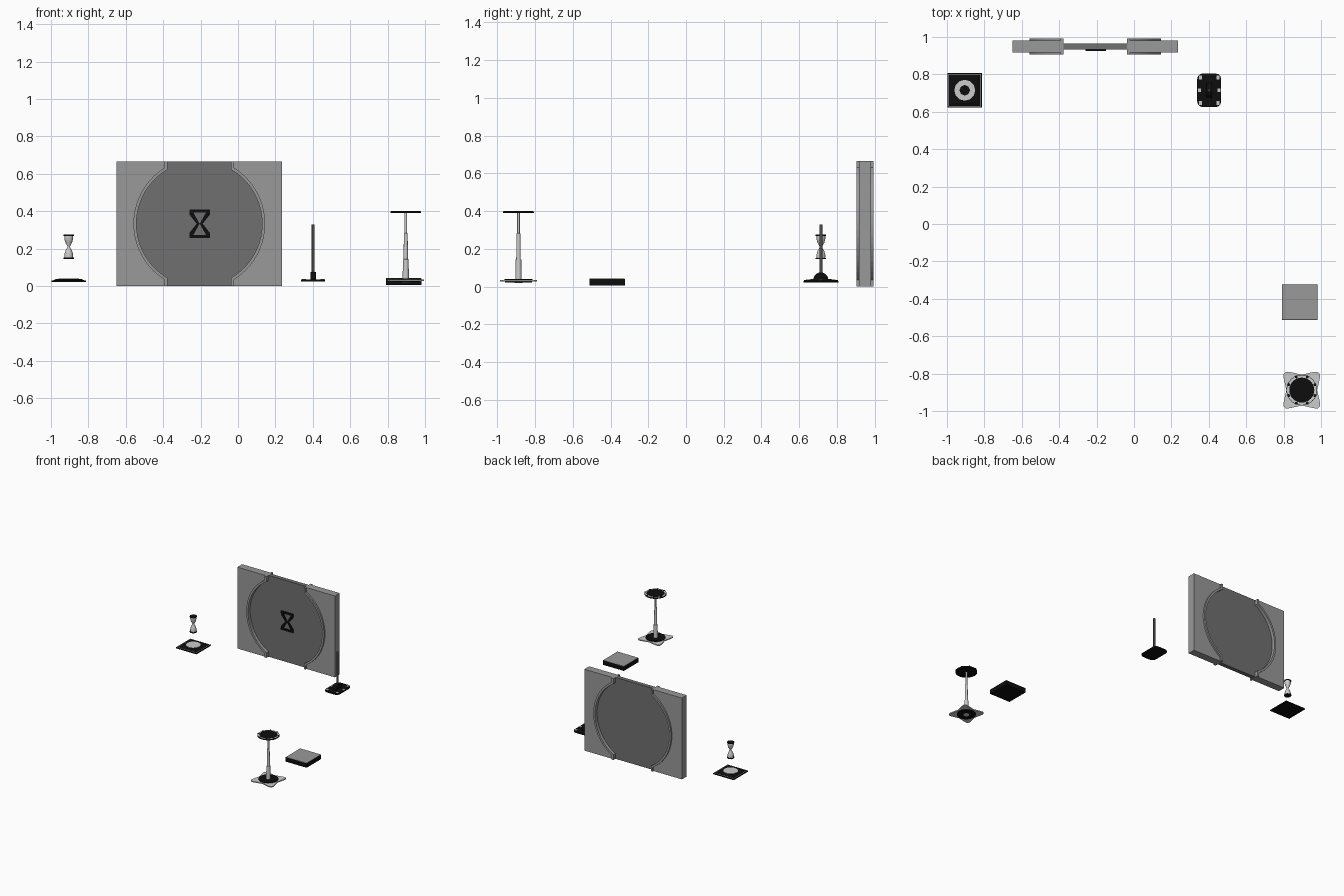
import bpy, bmesh, math
from mathutils import Vector

if "Cube" in bpy.data.objects:
    bpy.data.objects.remove(bpy.data.objects["Cube"])


def material(name, v):
    m = bpy.data.materials.new(name)
    m.diffuse_color = (v, v, v, 1)
    m.use_nodes = True
    m.node_tree.nodes["Principled BSDF"].inputs["Base Color"].default_value = m.diffuse_color
    return m


BLACK = material("black", 0.004)
WHITE = material("off white", 0.60)
GREY = material("light grey", 0.32)
DARK = material("mid grey", 0.16)
STEEL = material("dark steel", 0.08)


def finish(name, bm, mat, smooth=False):
    bmesh.ops.recalc_face_normals(bm, faces=bm.faces)
    me = bpy.data.meshes.new(name)
    bm.to_mesh(me)
    bm.free()
    me.materials.append(mat)
    ob = bpy.data.objects.new(name, me)
    bpy.context.collection.objects.link(ob)
    if smooth:
        bpy.ops.object.select_all(action='DESELECT')
        ob.select_set(True)
        bpy.context.view_layer.objects.active = ob
        bpy.ops.object.shade_smooth_by_angle(angle=math.radians(40))
    return ob


def prism(name, pts, start, depth, mat):
    """Extrude a closed outline of 3D points along a depth vector."""
    bm = bmesh.new()
    f = bm.faces.new([bm.verts.new(Vector(p) + Vector(start)) for p in pts])
    ext = bmesh.ops.extrude_face_region(bm, geom=[f])["geom"]
    bmesh.ops.translate(bm, vec=depth, verts=[v for v in ext if isinstance(v, bmesh.types.BMVert)])
    return finish(name, bm, mat)


def upright(name, pts, y0, y1, mat, cx, cz):
    return prism(name, [(x, 0, z) for x, z in pts], (cx, y0, cz), (0, y1 - y0, 0), mat)


def slab(name, pts, z0, z1, mat, cx, cy):
    return prism(name, [(x, y, 0) for x, y in pts], (cx, cy, z0), (0, 0, z1 - z0), mat)


def rect(w, d):
    return [(-w, -d), (w, -d), (w, d), (-w, d)]


def lathe(name, profile, cx, cy, mat, n=20, smooth=True):
    """Spin (radius, height) points round a vertical axis, with capped ends."""
    bm = bmesh.new()
    rings = [[bm.verts.new((cx + r * math.cos(math.tau * i / n), cy + r * math.sin(math.tau * i / n), z))
              for i in range(n)] for r, z in profile]
    for a, b in zip(rings, rings[1:]):
        for i in range(n):
            bm.faces.new((a[i], a[(i + 1) % n], b[(i + 1) % n], b[i]))
    bm.faces.new(rings[0])
    bm.faces.new(rings[-1])
    return finish(name, bm, mat, smooth)


def disc(name, r, z0, z1, cx, cy, mat, n=24):
    return lathe(name, [(r, z0), (r, z1)], cx, cy, mat, n)


# --- Wall with a round opening, trim arcs and inner panel ---
WX, H, W = -0.207, 0.333, 0.442


def arc(r, end_x, s):
    """Side of the opening: arc with short upright ends."""
    a0 = math.acos(end_x / r)
    mid = [(s * r * math.cos(a), r * math.sin(a))
           for a in (-a0 + 2 * a0 * i / 20 for i in range(21))]
    return [(s * end_x, -H)] + mid + [(s * end_x, H)]


for s, side in ((-1, "left"), (1, "right")):
    outer, inner = arc(0.352, 0.186, s), arc(0.336, 0.170, s)
    upright("wall_" + side, outer + [(s * W, H), (s * W, -H)], 0.918, 0.980, GREY, WX, H)
    upright("trim_arc_" + side, outer + inner[::-1], 0.905, 0.993, GREY, WX, H)
upright("inner_panel", arc(0.337, 0.171, 1) + arc(0.337, 0.171, -1)[::-1], 0.932, 0.966, DARK, WX, H)

# Hourglass outline on the panel front
for s in (-1, 1):
    bar = [(-0.055, s * 0.061), (0.055, s * 0.061), (0.055, s * 0.077), (-0.055, s * 0.077)]
    upright("emblem_bar", bar, 0.924, 0.933, BLACK, WX + 0.002, H)
    for t in (-1, 1):
        leg = [(t * 0.055, s * 0.064), (t * 0.055, s * 0.049), (t * 0.016, 0),
               (0, 0), (t * 0.004, s * 0.006), (t * 0.036, s * 0.064)]
        upright("emblem_leg", leg, 0.9245, 0.933, BLACK, WX + 0.002, H)

# --- Hourglass floating above a square plinth ---
HX, HY = -0.905, 0.715
slab("plinth_base", rect(0.093, 0.093), 0.021, 0.029, BLACK, HX, HY)
bm = bmesh.new()
low, high = ([bm.verts.new((HX + x, HY + y, z)) for x, y in rect(w, w)]
             for w, z in ((0.086, 0.029), (0.068, 0.037)))
for i in range(4):
    bm.faces.new((low[i], low[(i + 1) % 4], high[(i + 1) % 4], high[i]))
bm.faces.new(low)
bm.faces.new(high)
finish("plinth_slope", bm, BLACK)
for s in (-1, 1):
    slab("plinth_rim", rect(0.088, 0.0015), 0.028, 0.0305, WHITE, HX, HY + s * 0.0865)
    slab("plinth_rim", rect(0.0015, 0.088), 0.028, 0.0305, WHITE, HX + s * 0.0865, HY)
disc("plinth_disc", 0.056, 0.036, 0.040, HX, HY, WHITE, 12)
lathe("hourglass_glass", [(0.023, 0.150), (0.024, 0.166), (0.018, 0.188), (0.007, 0.207),
                          (0.007, 0.213), (0.018, 0.232), (0.024, 0.254), (0.023, 0.270)],
      HX, HY, WHITE, 16)
for z in (0.145, 0.268):
    disc("hourglass_cap", 0.028, z, z + 0.007, HX, HY, BLACK, 8)

# --- Barrier pole on a rounded foot ---
PX, PY = 0.402, 0.715
foot = [(sx * (0.034 + 0.03 * math.cos(a)), sy * (0.060 + 0.03 * math.sin(a)))
        for sx, sy, order in ((1, 1, 1), (-1, 1, -1), (-1, -1, 1), (1, -1, -1))
        for a in [math.radians(d) for d in (0, 30, 60, 90)][::order]]
slab("pole_foot", foot, 0.024, 0.035, BLACK, PX, PY)
hump = [(0, 0.040 * math.cos(math.pi * i / 10), 0.041 * math.sin(math.pi * i / 10)) for i in range(11)]
prism("pole_socket", hump, (PX - 0.015, PY, 0.034), (0.030, 0, 0), BLACK)
disc("pole", 0.008, 0.035, 0.330, PX, PY, STEEL, 12)
for sx in (-1, 1):
    for y, d in ((-0.068, 0.010), (0, 0.009), (0.068, 0.010)):
        slab("foot_stud", rect(0.008, d), 0.034, 0.037, WHITE, PX + sx * (0.053 if y == 0 else 0.046), PY + y)

# --- Pedestal table with a flared foot ---
TX, TY = 0.897, -0.888
flare = []
for k in range(4):
    for deg, r in ((0, 0.082), (22, 0.098), (34, 0.117), (41, 0.130), (49, 0.130), (56, 0.117), (68, 0.098)):
        a = math.radians(deg + 90 * k)
        flare.append((r * math.cos(a), r * math.sin(a)))
slab("table_foot", flare, 0.026, 0.034, WHITE, TX, TY)
disc("foot_top_disc", 0.074, 0.033, 0.039, TX, TY, BLACK)
disc("foot_under_disc", 0.072, 0.022, 0.027, TX, TY, BLACK)
disc("foot_under_hub", 0.022, 0.020, 0.023, TX, TY, WHITE)
lathe("table_column", [(0.017, 0.036), (0.015, 0.142), (0.012, 0.144), (0.010, 0.280),
                       (0.007, 0.283), (0.007, 0.392)], TX, TY, WHITE, 16)
disc("table_top", 0.082, 0.389, 0.397, TX, TY, BLACK)
disc("top_band", 0.080, 0.396, 0.3985, TX, TY, WHITE)
disc("top_inlay", 0.067, 0.397, 0.400, TX, TY, BLACK)
for k in range(8):
    a = math.tau * (k + 0.5) / 8
    disc("top_stud", 0.008, 0.390, 0.400, TX + 0.076 * math.cos(a), TY + 0.076 * math.sin(a), BLACK, 8)

# --- Low square block with a pale top ---
slab("block", rect(0.095, 0.094), 0.005, 0.040, BLACK, 0.885, -0.418)
slab("block_top", rect(0.094, 0.093), 0.039, 0.042, GREY, 0.885, -0.418)
